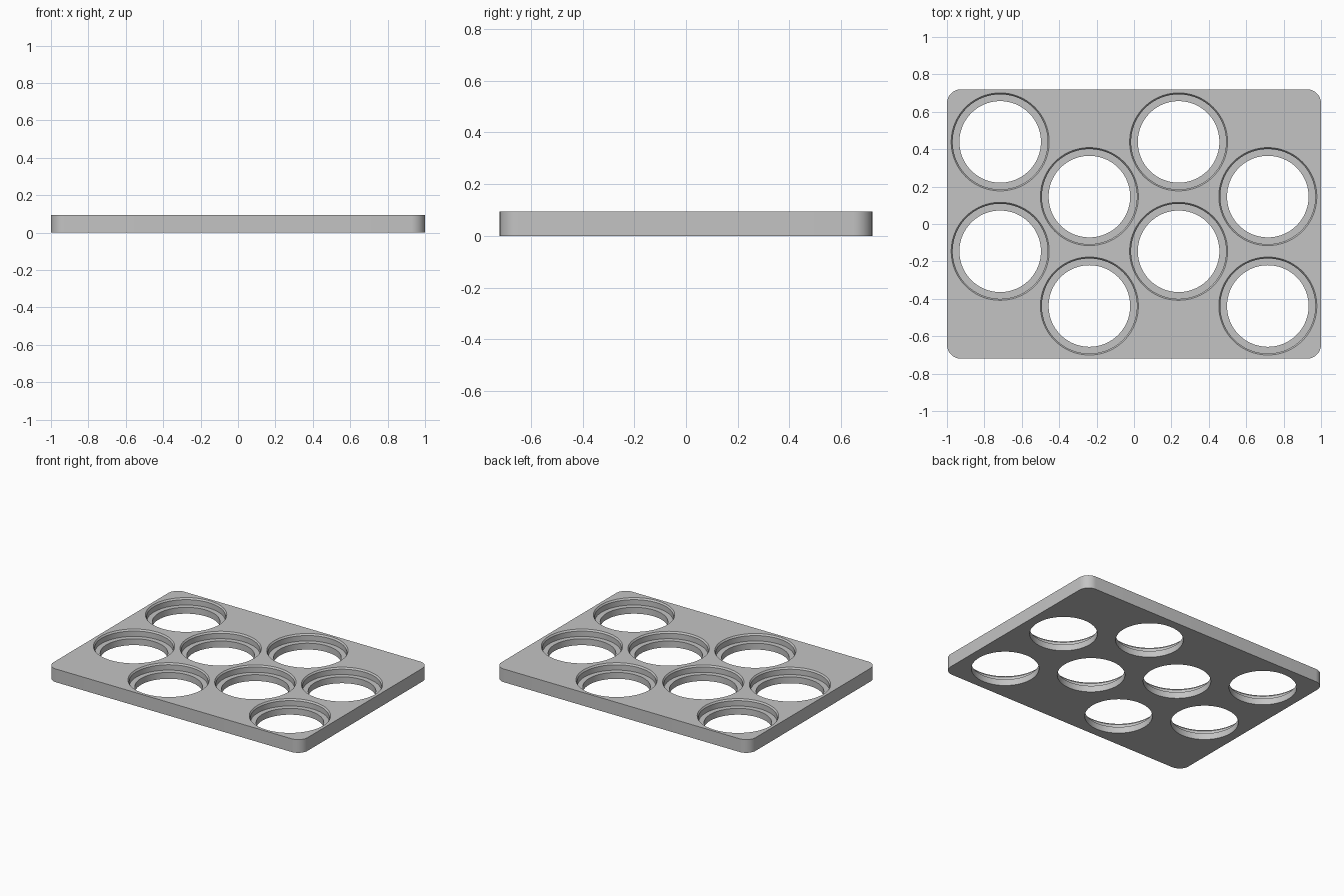
import bpy, bmesh, math

if "Cube" in bpy.data.objects:
    bpy.data.objects.remove(bpy.data.objects["Cube"], do_unlink=True)

WIDTH, DEPTH, HEIGHT = 2.0, 1.44, 0.094
CORNER = 0.075
SEGMENTS = 96
LEDGE = 0.045

grey = bpy.data.materials.new("light grey")
grey.use_nodes = True
grey.diffuse_color = (0.55, 0.55, 0.55, 1)
grey.node_tree.nodes["Principled BSDF"].inputs["Base Color"].default_value = (0.55, 0.55, 0.55, 1)


def make_object(name, bm):
    bmesh.ops.recalc_face_normals(bm, faces=bm.faces)
    mesh = bpy.data.meshes.new(name)
    bm.to_mesh(mesh)
    bm.free()
    mesh.materials.append(grey)
    obj = bpy.data.objects.new(name, mesh)
    bpy.context.collection.objects.link(obj)
    return obj


def add_lathe(bm, x, y, profile):
    """Closed solid of revolution from (radius, z) pairs."""
    rings = []
    for radius, z in profile:
        rings.append([bm.verts.new((x + radius * math.cos(2 * math.pi * i / SEGMENTS),
                                    y + radius * math.sin(2 * math.pi * i / SEGMENTS), z))
                      for i in range(SEGMENTS)])
    for low, high in zip(rings, rings[1:]):
        for i in range(SEGMENTS):
            j = (i + 1) % SEGMENTS
            bm.faces.new((low[i], low[j], high[j], high[i]))
    bm.faces.new(rings[0][::-1])
    bm.faces.new(rings[-1])


# Plate with rounded upright corners
bm = bmesh.new()
bmesh.ops.create_cube(bm, size=1)
for v in bm.verts:
    v.co = (v.co.x * WIDTH, v.co.y * DEPTH, (v.co.z + 0.5) * HEIGHT)
upright = [e for e in bm.edges if abs(e.verts[0].co.z - e.verts[1].co.z) > 0.01]
bmesh.ops.bevel(bm, geom=upright, offset=CORNER, segments=12, profile=0.5, affect='EDGES')
tray = make_object("holder_plate", bm)

# Stepped holes: through bore, ledge, recess wall and chamfered rim
profile = [(0.218, -0.05), (0.218, LEDGE), (0.254, LEDGE), (0.254, HEIGHT - 0.011),
           (0.262, HEIGHT), (0.262, HEIGHT + 0.05)]
bm = bmesh.new()
for column in range(4):
    x = (column - 1.5) * 0.477
    for row in range(2):
        y = 0.439 - 0.2925 * (column % 2) - 0.585 * row
        add_lathe(bm, x, y, profile)
cutter = make_object("hole_cutter", bm)
cutter.hide_render = True

cut = tray.modifiers.new("holes", 'BOOLEAN')
cut.operation = 'DIFFERENCE'
cut.solver = 'EXACT'
cut.object = cutter

for obj in bpy.context.selected_objects:
    obj.select_set(False)
tray.select_set(True)
bpy.context.view_layer.objects.active = tray
bpy.ops.object.modifier_apply(modifier=cut.name)
bpy.data.objects.remove(cutter, do_unlink=True)
bpy.ops.object.shade_smooth_by_angle(angle=math.radians(30))
